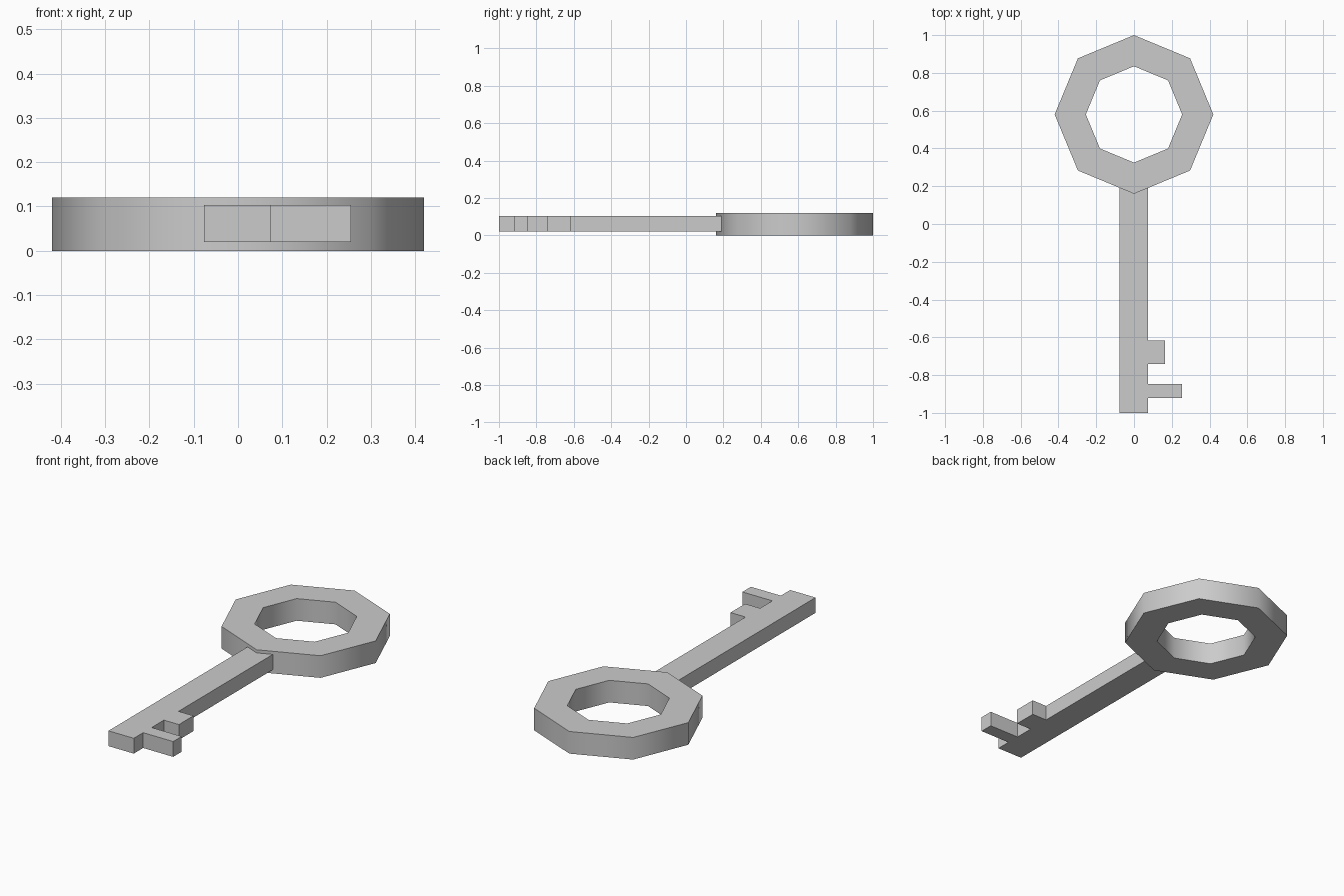
import bpy, bmesh
from math import sin, cos, pi, radians

if "Cube" in bpy.data.objects:
    bpy.data.objects.remove(bpy.data.objects["Cube"])


def make_object(name, bm):
    bmesh.ops.recalc_face_normals(bm, faces=bm.faces)
    mesh = bpy.data.meshes.new(name)
    bm.to_mesh(mesh)
    bm.free()
    obj = bpy.data.objects.new(name, mesh)
    bpy.context.collection.objects.link(obj)
    return obj


# Octagonal bow: a rectangular section swept around eight corners
SIDES, CENTRE_Y = 8, 0.58
section = [(0.42, 0), (0.42, 0.12), (0.255, 0.12), (0.255, 0)]
bm = bmesh.new()
rings = []
for i in range(SIDES):
    a = 2 * pi * i / SIDES
    rings.append([bm.verts.new((r * cos(a), CENTRE_Y + r * sin(a), z)) for r, z in section])
for i in range(SIDES):
    here, after = rings[i], rings[(i + 1) % SIDES]
    for j in range(4):
        k = (j + 1) % 4
        bm.faces.new((here[j], after[j], after[k], here[k]))
bow = make_object("bow", bm)

# Walls shade smoothly around the ring, rims stay sharp
bpy.context.view_layer.objects.active = bow
bow.select_set(True)
bpy.ops.object.shade_smooth_by_angle(angle=radians(60))

# Shaft and two teeth: one outline extruded upwards
outline = [(-0.077, -1), (0.075, -1), (0.075, -0.92), (0.255, -0.92),
           (0.255, -0.847), (0.075, -0.847), (0.075, -0.742), (0.165, -0.742),
           (0.165, -0.617), (0.075, -0.617), (0.075, 0.195), (-0.077, 0.195)]
bm = bmesh.new()
base = bm.faces.new([bm.verts.new((x, y, 0.02)) for x, y in outline])
top = bmesh.ops.extrude_face_region(bm, geom=[base], use_keep_orig=True)
bmesh.ops.translate(bm, vec=(0, 0, 0.083),
                    verts=[v for v in top["geom"] if isinstance(v, bmesh.types.BMVert)])
make_object("shaft_with_teeth", bm)
